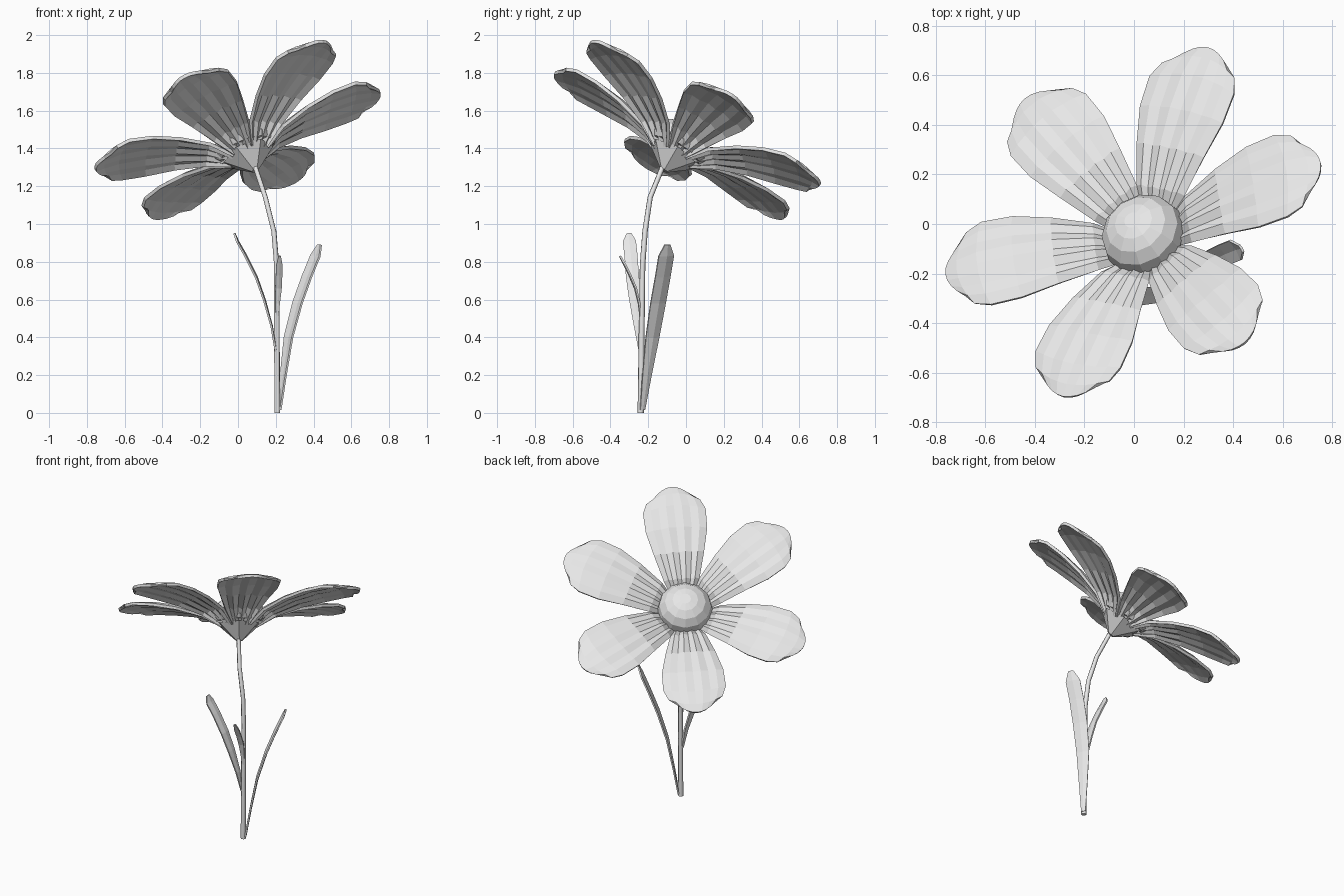
import bpy, math
from mathutils import Vector, Matrix

if "Cube" in bpy.data.objects:
    bpy.data.objects.remove(bpy.data.objects["Cube"], do_unlink=True)

# One plain grey for the whole plant
grey = bpy.data.materials.new("light grey")
grey.use_nodes = True
grey.diffuse_color = (0.8, 0.8, 0.8, 1)
grey.node_tree.nodes["Principled BSDF"].inputs["Base Color"].default_value = (0.8, 0.8, 0.8, 1)

# Tilted frame of the flower head
normal = Vector((-0.345, 0.468, 0.813)).normalized()
side = (Vector((1, 0, 0)) - normal * normal.x).normalized()
head = Matrix((side, normal.cross(side), normal)).transposed().to_4x4()
head.translation = (0.057, -0.07, 1.365)


def add_object(name, verts, faces, matrix=Matrix()):
    mesh = bpy.data.meshes.new(name)
    mesh.from_pydata(verts, [], faces)
    mesh.materials.append(grey)
    obj = bpy.data.objects.new(name, mesh)
    obj.matrix_world = matrix
    bpy.context.collection.objects.link(obj)
    return obj


def grid_faces(rows, cols):
    return [(i * cols + j, (i + 1) * cols + j, (i + 1) * cols + j + 1, i * cols + j + 1)
            for i in range(rows - 1) for j in range(cols - 1)]


def thicken(obj, amount, offset):
    mod = obj.modifiers.new("thickness", "SOLIDIFY")
    mod.thickness = amount
    mod.offset = offset


def lathe(name, profile, sides):
    """Closed solid turned about the axis of the flower head."""
    verts, faces = [], []
    for r, h in profile:
        for k in range(sides):
            a = math.tau * k / sides
            verts.append((r * math.cos(a), r * math.sin(a), h))
    for i in range(len(profile) - 1):
        for k in range(sides):
            n = (k + 1) % sides
            faces.append((i * sides + k, i * sides + n, (i + 1) * sides + n, (i + 1) * sides + k))
    faces.append(tuple(reversed(range(sides))))
    faces.append(tuple(range((len(profile) - 1) * sides, len(verts))))
    return add_object(name, verts, faces, head)


# Petals: pleated, arched sheets (radius, half width, height)
PETAL = [(0.09, 0.06, 0.01), (0.2, 0.112, 0.085), (0.36, 0.157, 0.142),
         (0.52, 0.193, 0.175), (0.67, 0.197, 0.19), (0.76, 0.17, 0.183), (0.812, 0.12, 0.172)]
COLS = 9


def petal(name, angle):
    verts = []
    for r, w, h in PETAL:
        for j in range(COLS):
            s = 2 * j / (COLS - 1) - 1
            pleat = 0.01 * (1 - r / 0.85) * (1 if j % 2 else -1)
            verts.append((r - 0.065 * s * s * (r / 0.8) ** 4, w * s, h + pleat - 0.09 * w * s * s))
    obj = add_object(name, verts, grid_faces(len(PETAL), COLS),
                     head @ Matrix.Rotation(math.radians(angle), 4, "Z"))
    thicken(obj, 0.018, -1)


for number, angle in enumerate((67, 8, -54, -112, -174, 125), 1):
    petal(f"petal_{number}", angle)

# Domed flower centre and the calyx below it
lathe("flower_centre", [(0.15, 0.02), (0.174, 0.045), (0.163, 0.1), (0.127, 0.145),
                        (0.08, 0.172), (0.035, 0.184)], 12)
lathe("calyx", [(0.02, -0.1), (0.14, 0.005)], 6)

# Stem: swept hexagon
STEM = [(0.208, -0.24, 0), (0.206, -0.235, 0.4), (0.205, -0.23, 0.78), (0.19, -0.217, 0.96),
        (0.145, -0.19, 1.14), (0.092, -0.125, 1.3)]
curve = bpy.data.curves.new("stem", "CURVE")
curve.dimensions = "3D"
curve.bevel_depth = 0.015
curve.bevel_resolution = 1
curve.use_fill_caps = True
spline = curve.splines.new("POLY")
spline.points.add(len(STEM) - 1)
for point, co in zip(spline.points, STEM):
    point.co = (*co, 1)
    point.radius = 1.1 - 0.15 * co[2]
curve.materials.append(grey)
bpy.context.collection.objects.link(bpy.data.objects.new("stem", curve))


# Leaves: narrow folded blades along a path
def leaf(name, path, across, half_width):
    across = Vector(across).normalized()
    points = [Vector(p) for p in path]
    fold = (points[-1] - points[0]).cross(across).normalized()
    verts = []
    for i, p in enumerate(points):
        t = i / (len(points) - 1)
        w = half_width * (0.3 + 0.7 * min(1, 2.5 * t)) * (1 if t < 0.9 else 0.35)
        for s in (-1, -0.5, 0, 0.5, 1):
            verts.append(p + across * w * s + fold * w * 0.15 * abs(s))
    thicken(add_object(name, verts, grid_faces(len(points), 5)), 0.01, 0)


leaf("left_leaf", [(0.22, -0.23, 0.015), (0.243, -0.205, 0.2), (0.272, -0.175, 0.4),
                   (0.32, -0.145, 0.58), (0.37, -0.12, 0.72), (0.415, -0.102, 0.83),
                   (0.434, -0.098, 0.89)], (-0.6, 1, 0.05), 0.046)
leaf("right_leaf", [(0.2, -0.24, 0.33), (0.18, -0.255, 0.46), (0.142, -0.27, 0.6),
                    (0.1, -0.283, 0.72), (0.04, -0.292, 0.84), (0, -0.3, 0.91),
                    (-0.018, -0.302, 0.95)], (0, 1, 0.1), 0.034)
leaf("small_leaf", [(0.206, -0.238, 0.48), (0.21, -0.25, 0.58), (0.214, -0.27, 0.66),
                    (0.217, -0.3, 0.73), (0.219, -0.325, 0.78), (0.22, -0.35, 0.83)],
     (1, 0.2, 0), 0.017)
